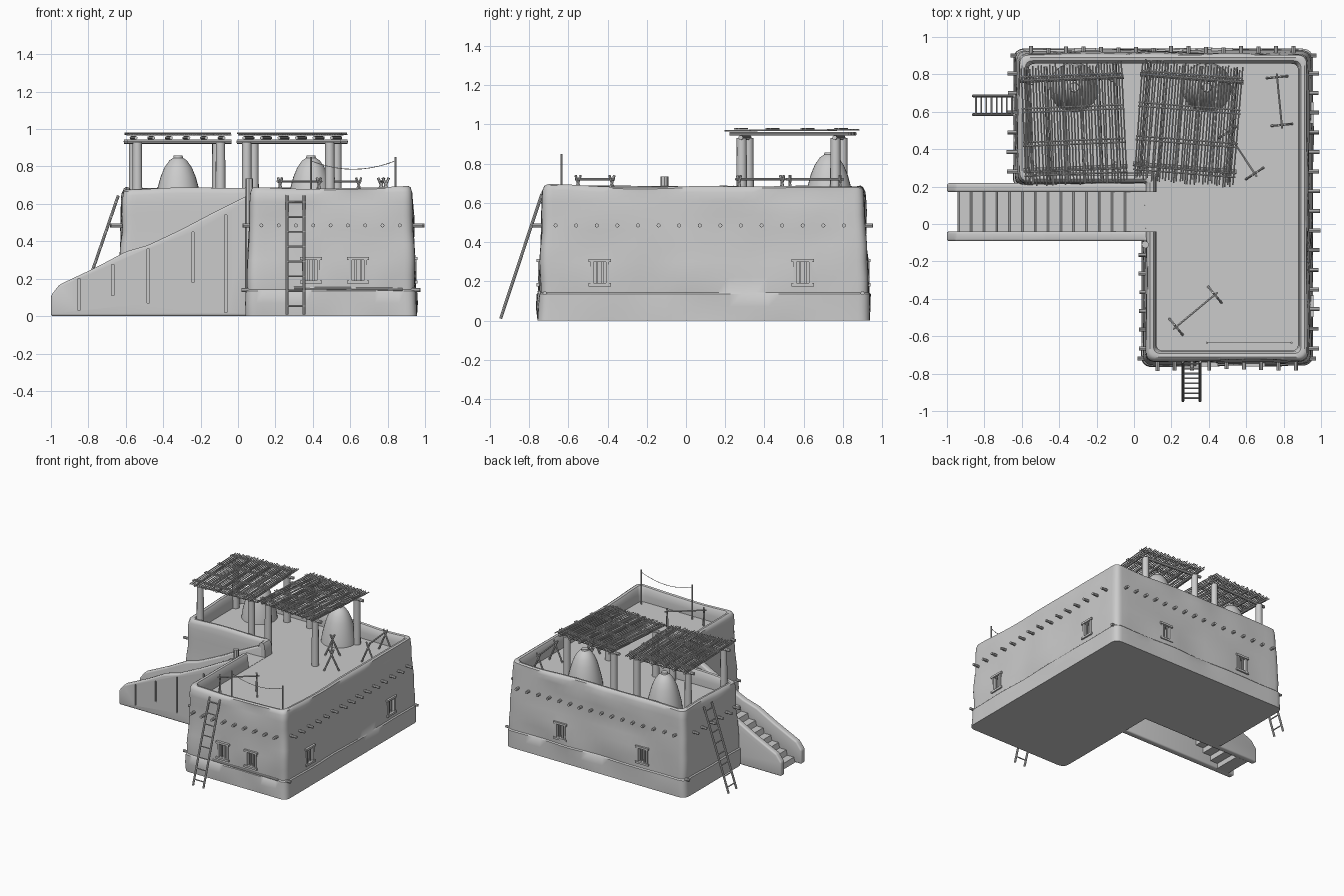
import bpy, bmesh, math, random
from mathutils import Vector, Matrix, noise

random.seed(4)
if "Cube" in bpy.data.objects:
    bpy.data.objects.remove(bpy.data.objects["Cube"])

GREY = (0.6, 0.6, 0.6, 1)
clay = bpy.data.materials.new("warm_grey_clay")
clay.use_nodes = True
clay.diffuse_color = GREY
clay.node_tree.nodes["Principled BSDF"].inputs["Base Color"].default_value = GREY
FLOOR = 0.572


def smooth(obj):
    bpy.ops.object.select_all(action="DESELECT")
    obj.select_set(True)
    bpy.context.view_layer.objects.active = obj
    bpy.ops.object.shade_smooth_by_angle(angle=math.radians(40))


def finish(bm, name):
    bmesh.ops.recalc_face_normals(bm, faces=bm.faces)
    mesh = bpy.data.meshes.new(name)
    bm.to_mesh(mesh)
    bm.free()
    mesh.materials.append(clay)
    obj = bpy.data.objects.new(name, mesh)
    bpy.context.collection.objects.link(obj)
    smooth(obj)
    return obj


# Cuts the shapes in bm out of obj
def carve(obj, bm):
    cutter = finish(bm, "cutter")
    cutter.hide_render = True
    mod = obj.modifiers.new("openings", "BOOLEAN")
    mod.operation, mod.solver, mod.object = "DIFFERENCE", "EXACT", cutter
    bpy.context.view_layer.objects.active = obj
    bpy.ops.object.modifier_apply(modifier=mod.name)
    bpy.data.objects.remove(cutter)
    smooth(obj)


def log(bm, a, b, r, sides=8, taper=1.0):
    a, b = Vector(a), Vector(b)
    d = b - a
    m = Matrix.Translation((a + b) / 2) @ d.to_track_quat("Z", "Y").to_matrix().to_4x4()
    bmesh.ops.create_cone(bm, cap_ends=True, segments=sides, radius1=r,
                          radius2=r * taper, depth=d.length, matrix=m)


def box(bm, lo, hi, m=Matrix()):
    lo, hi = Vector(lo), Vector(hi)
    size = Matrix.Diagonal((*(hi - lo), 1))
    bmesh.ops.create_cube(bm, size=1, matrix=m @ Matrix.Translation((lo + hi) / 2) @ size)


# L-shaped rounded outline, moved inwards by d
def outline(d):
    x0, x1, xm = -0.645 + d, 0.957 - d, 0.04 + d
    y0, y1, ym = -0.757 + d, 0.937 - d, 0.195 + d
    corners = [(xm, y0), (x1, y0), (x1, y1), (x0, y1), (x0, ym), (xm, ym)]
    radii = [0.06 - d * 0.3] * 5 + [0.02]
    pts = []
    for i in range(6):
        c, p, n = (Vector(corners[k % 6]) for k in (i, i - 1, i + 1))
        a, b = c + (p - c).normalized() * radii[i], c + (n - c).normalized() * radii[i]
        for k in range(7):
            t = k / 6
            pts.append(a.lerp(c, t).lerp(c.lerp(b, t), t))
        e = n + (c - n).normalized() * radii[(i + 1) % 6]
        pts += [b.lerp(e, k / 24) for k in range(1, 24)]
    return pts


# Hand-plastered walls, parapet and roof floor
bm = bmesh.new()
levels = [(0, 0), (0.07, 0), (0.135, 0.002), (0.143, 0.01), (0.22, 0.009), (0.3, 0.011), (0.38, 0.016),
          (0.46, 0.02), (0.54, 0.021), (0.61, 0.023), (0.655, 0.027), (0.677, 0.034), (0.685, 0.046),
          (0.682, 0.064), (0.665, 0.074), (0.62, 0.08), (FLOOR, 0.08)]
rings = []
for z, d in levels:
    ring = []
    for p in outline(d):
        wob = noise.noise(Vector((p.x * 4, p.y * 4, z * 7))) * 0.014 if 0.06 < z < 0.66 and d < 0.03 else 0
        out = Vector((p.x - 0.3, p.y - 0.2)).normalized() * wob
        rise = noise.noise(Vector((p.x * 2.2, p.y * 2.2, 5))) * 0.022 if z > 0.63 else 0
        ring.append(bm.verts.new((p.x + out.x, p.y + out.y, z + rise)))
    rings.append(ring)
for lo, hi in zip(rings, rings[1:]):
    for i in range(len(lo)):
        j = (i + 1) % len(lo)
        bm.faces.new((lo[i], lo[j], hi[j], hi[i]))
bm.faces.new(rings[0])
bm.faces.new(rings[-1])
walls = finish(bm, "walls")

# Window places: position on the wall and turn about z
windows = [((0.39, -0.747), 0), ((0.642, -0.747), 0), ((0.947, -0.44), 90), ((0.947, 0.595), 90),
           ((0.47, 0.927), 180), ((-0.26, 0.927), 180)]
cut = bmesh.new()
frames = bmesh.new()
for (x, y), turn in windows:
    m = Matrix.Translation((x, y, 0.245)) @ Matrix.Rotation(math.radians(turn), 4, "Z")
    box(cut, (-0.045, -0.06, -0.055), (0.045, 0.04, 0.055), m)
    for s in (-1, 1):
        box(frames, (s * 0.04 - 0.008, -0.008, -0.06), (s * 0.04 + 0.008, 0.035, 0.06), m)
        box(frames, (-0.058, -0.014, s * 0.062 - 0.008), (0.058, 0.035, s * 0.062 + 0.008), m)
        box(frames, (s * 0.014 - 0.005, 0.002, -0.055), (s * 0.014 + 0.005, 0.012, 0.055), m)
finish(frames, "window_frames")

# Recessed windows and the parapet gap at the stair head
box(cut, (-0.1, -0.04, FLOOR + 0.002), (0.16, 0.172, 0.9))
carve(walls, cut)


# Extrudes an x-z profile along y
def slab(profile, y0, y1, name, bevel=0.0):
    bm = bmesh.new()
    face = bm.faces.new([bm.verts.new((x, y0, z)) for x, z in profile])
    new = bmesh.ops.extrude_face_region(bm, geom=[face])["geom"]
    bmesh.ops.translate(bm, vec=(0, y1 - y0, 0), verts=[v for v in new if isinstance(v, bmesh.types.BMVert)])
    if bevel:
        bmesh.ops.bevel(bm, geom=bm.edges[:], offset=bevel, segments=3, affect="EDGES", profile=0.5)
    return finish(bm, name)


# Stair side walls, the front one with upright grooves
side = [(-1, 0), (-1, 0.11), (-0.955, 0.168), (-0.76, 0.26), (-0.6, 0.345), (-0.48, 0.38),
        (-0.3, 0.465), (-0.12, 0.56), (0.06, 0.65), (0.09, 0.65), (0.09, 0)]
front_wall = slab(side, -0.092, -0.04, "stair_wall_front", 0.012)
slab(side, 0.17, 0.218, "stair_wall_back", 0.012)
bm = bmesh.new()
for x, lo, hi in ((-0.85, 0.03, 0.2), (-0.67, 0.11, 0.275), (-0.48, 0.07, 0.36), (-0.24, 0.18, 0.45), (-0.065, 0.02, 0.54)):
    box(bm, (x - 0.006, -0.12, lo), (x + 0.006, -0.078, hi))
carve(front_wall, bm)

# Stair steps with leaning risers and a stepped underside
n = 14
first, run, rise = -0.94, 0.0685, FLOOR / 14
upper, under = [], []
for i in range(n):
    x = first + i * run
    upper += [(x - 0.004, i * rise), (x + 0.006, (i + 1) * rise)]
    if i:
        under += [(x + 0.035, (i - 1) * rise), (x + 0.035, i * rise)]
steps = upper + [(0.1, FLOOR), (0.1, FLOOR - rise)] + under[::-1]
slab(steps, -0.05, 0.18, "stair_steps")

# Protruding roof beams
bm = bmesh.new()


def beam(x, y, dx, dy, reach=0.055, z=0.485):
    length = reach + random.uniform(-0.006, 0.006)
    log(bm, (x - dx * 0.05, y - dy * 0.05, z), (x + dx * length, y + dy * length, z), 0.0105)


for i in range(15):
    beam(0.937, -0.665 + i * 0.105, 1, 0)
for i in range(9):
    beam(0.125 + i * 0.0925, -0.737, 0, -1, 0.043)
for i in range(16):
    beam(-0.55 + i * 0.0935, 0.917, 0, 1, 0.03)
for i in range(6):
    beam(-0.625, 0.28 + i * 0.105, -1, 0)
    beam(0.06, -0.665 + i * 0.1, -1, 0, 0.035)
for x, y, s in ((0.94, 0.9, 1), (0.94, -0.72, 1), (0.06, -0.72, -1), (-0.63, 0.9, -1)):
    beam(x, y, s, 0, 0.035, 0.14)
finish(bm, "roof_beams")

# Upright beside the stair head, and a ledge pole on the front
bm = bmesh.new()
log(bm, (0.06, -0.11, 0.1), (0.06, -0.11, 0.735), 0.02)
finish(bm, "stair_head_post")
bm = bmesh.new()
log(bm, (0.3, -0.748, 0.15), (0.88, -0.748, 0.143), 0.008)
finish(bm, "front_ledge")


# Ladders
def ladder(foot, top, across, name):
    bm = bmesh.new()
    foot, top, across = Vector(foot), Vector(top), Vector(across)
    for s in (-1, 1):
        log(bm, foot + across * s, top + across * s, 0.008)
    for i in range(8):
        p = foot.lerp(top, 0.07 + i * 0.125)
        log(bm, p - across * 1.15, p + across * 1.15, 0.005, 6)
    finish(bm, name)


ladder((0.307, -0.945, 0.01), (0.307, -0.735, 0.645), (0.046, 0, 0), "front_ladder")
ladder((-0.86, 0.635, 0.005), (-0.64, 0.635, 0.645), (0, 0.05, 0), "side_ladder")

# Domed ovens
for x, name in ((-0.32, "left_oven"), (0.39, "right_oven")):
    bm = bmesh.new()
    prof = [(0.132, FLOOR), (0.126, 0.62), (0.109, 0.69), (0.094, 0.745), (0.073, 0.795), (0.047, 0.832), (0.026, 0.846),
            (0.024, 0.858), (0, 0.858)]
    vs = [bm.verts.new((r, 0, z)) for r, z in prof]
    es = [bm.edges.new(e) for e in zip(vs, vs[1:])]
    bmesh.ops.spin(bm, geom=vs + es, cent=(0, 0, 0), axis=(0, 0, 1), angle=math.tau, steps=28)
    bmesh.ops.remove_doubles(bm, verts=bm.verts, dist=0.0005)
    bmesh.ops.translate(bm, vec=(x, 0.73, 0), verts=bm.verts)
    finish(bm, name)


# Shade shelters: posts, crossed poles and a mat of thin sticks
def shelter(x, y, turn, name):
    bm = bmesh.new()
    for py in (-0.24, 0.24):
        for px in (-0.225, 0.22):
            log(bm, (px, py, FLOOR), (px, py, 0.93), 0.028, 10, 0.92)
        log(bm, (-0.278, py, 0.933), (0.278, py, 0.933), 0.012)
    for i in range(6):
        px = -0.235 + i * 0.094
        log(bm, (px, -0.3, 0.953), (px, 0.31, 0.953), 0.009)
    for py in (-0.26, -0.1, 0.08, 0.25):
        for off in (-0.01, 0.01):
            log(bm, (-0.274, py + off, 0.978), (0.274, py + off, 0.978), 0.005, 6)
    for i in range(36):
        px = -0.268 + i * 0.0153
        lo, hi = -0.31 - random.random() * 0.02, 0.3 + random.random() * 0.025
        log(bm, (px + random.uniform(-0.006, 0.006), lo, 0.968), (px, hi, 0.972), 0.0042, 5)
    turned = Matrix.Translation((x, y, 0)) @ Matrix.Rotation(math.radians(turn), 4, "Z")
    bmesh.ops.transform(bm, matrix=turned, verts=bm.verts)
    finish(bm, name)


shelter(-0.323, 0.537, 2.3, "left_shelter")
shelter(0.29, 0.54, -4.5, "right_shelter")

# Drying racks: crossed legs with a pole between
racks = [((0.225, -0.55), (0.432, -0.378)), ((0.79, 0.53), (0.765, 0.785)), ((0.5, 0.49), (0.645, 0.27))]
for k, (a, b) in enumerate(racks):
    bm = bmesh.new()
    a, b = Vector((*a, 0.72)), Vector((*b, 0.72))
    d = (b - a).normalized()
    w = Vector((-d.y, d.x, 0)) * 0.055
    log(bm, a - d * 0.02, b + d * 0.02, 0.006, 6)
    for p in (a, b):
        for s in (-1, 1):
            foot = p + w * s + Vector((0, 0, FLOOR - 0.72))
            log(bm, foot, p - w * s * 0.3 + Vector((0, 0, 0.02)), 0.007, 6)
    finish(bm, f"drying_rack_{k + 1}")

# Line strung between two poles
bm = bmesh.new()
for x in (0.39, 0.842):
    log(bm, (x, -0.635, FLOOR), (x, -0.635, 0.85), 0.006)
line = [Vector((0.39 + 0.0452 * i, -0.635, 0.785 + 0.0018 * (i - 5) ** 2)) for i in range(11)]
for p, q in zip(line, line[1:]):
    log(bm, p, q, 0.002, 5)
finish(bm, "drying_line")
